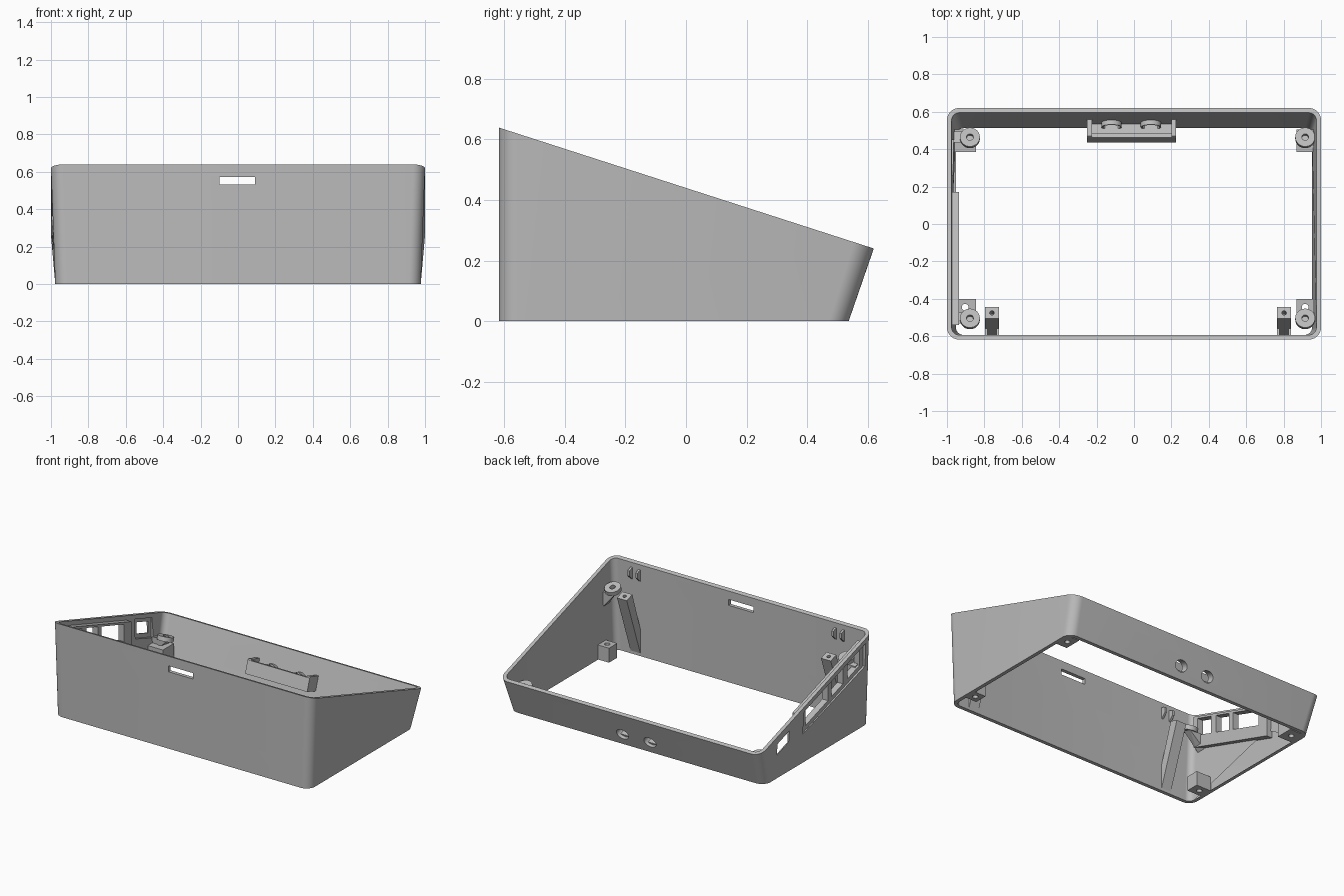
import bpy, bmesh, math
from mathutils import Vector, Matrix

cube = bpy.data.objects.get("Cube")
if cube:
    bpy.data.objects.remove(cube, do_unlink=True)

grey = bpy.data.materials.new("plain_grey")
grey.use_nodes = True
COL = (0.5, 0.5, 0.5, 1)
grey.diffuse_color = COL
grey.node_tree.nodes["Principled BSDF"].inputs["Base Color"].default_value = COL

TILT = math.atan2(0.4, 1.24)
UP = Vector((0, math.sin(TILT), math.cos(TILT)))     # along the rear wall, upward
IN = Vector((0, -math.cos(TILT), math.sin(TILT)))    # off the rear wall, inward


def rim(y):
    """Height of the sloping top edge."""
    return 0.24 + (0.62 - y) * math.tan(TILT)


def finish(bm, name):
    bmesh.ops.recalc_face_normals(bm, faces=bm.faces)
    mesh = bpy.data.meshes.new(name)
    bm.to_mesh(mesh)
    bm.free()
    mesh.materials.append(grey)
    ob = bpy.data.objects.new(name, mesh)
    bpy.context.collection.objects.link(ob)
    return ob


def prism(name, profile, x0, x1):
    """Extrude a (y, z) outline from x0 to x1."""
    bm = bmesh.new()
    face = bm.faces.new([bm.verts.new((x0, y, z)) for y, z in profile])
    ext = bmesh.ops.extrude_face_region(bm, geom=[face])["geom"]
    bmesh.ops.translate(bm, vec=(x1 - x0, 0, 0),
                        verts=[v for v in ext if isinstance(v, bmesh.types.BMVert)])
    return finish(bm, name)


def box(name, x0, x1, y0, y1, z0, z1):
    return prism(name, [(y0, z0), (y1, z0), (y1, z1), (y0, z1)], x0, x1)


def sloped(name, x0, x1, y0, y1, top, bottom):
    """Panel whose long edges run parallel to the rim, measured down from it."""
    return prism(name, [(y0, rim(y0) - bottom), (y1, rim(y1) - bottom),
                        (y1, rim(y1) - top), (y0, rim(y0) - top)], x0, x1)


def rear_box(name, x0, x1, u0, u1, w0, w1):
    """Block square to the leaning rear wall."""
    base = Vector((0, 0.51, 0))
    pts = [base + UP * u + IN * w for u, w in ((u0, w0), (u1, w0), (u1, w1), (u0, w1))]
    return prism(name, [(p.y, p.z) for p in pts], x0, x1)


def cylinder(name, centre, axis, r, depth, rx=None):
    bm = bmesh.new()
    bmesh.ops.create_cone(bm, cap_ends=True, segments=32, radius1=r, radius2=r, depth=depth)
    bmesh.ops.scale(bm, vec=((rx or r) / r, 1, 1), verts=bm.verts)
    angle = math.atan2(-axis.y, axis.z)
    bm.transform(Matrix.Translation(centre) @ Matrix.Rotation(angle, 4, 'X'))
    return finish(bm, name)


def cut(ob, *cutters):
    for c in cutters:
        mod = ob.modifiers.new("cut", 'BOOLEAN')
        mod.operation, mod.solver, mod.object = 'DIFFERENCE', 'EXACT', c
        bpy.context.view_layer.objects.active = ob
        bpy.ops.object.modifier_apply(modifier=mod.name)
    return ob


def discard(*obs):
    for o in obs:
        bpy.data.objects.remove(o, do_unlink=True)


def smooth(ob):
    bpy.ops.object.select_all(action='DESELECT')
    ob.select_set(True)
    bpy.context.view_layer.objects.active = ob
    bpy.ops.object.shade_smooth_by_angle(angle=math.radians(30))


def ring(bm, hx, y0, y1, r, height):
    """Rounded rectangle of vertices."""
    verts = []
    corners = ((hx - r, y1 - r), (r - hx, y1 - r), (r - hx, y0 + r), (hx - r, y0 + r))
    for k, (cx, cy) in enumerate(corners):
        for i in range(11):
            a = math.pi / 2 * (k + i / 10)
            x, y = cx + r * math.cos(a), cy + r * math.sin(a)
            verts.append(bm.verts.new((x, y, height(y))))
    return verts


# Shell: open frame lofted from the flat base to the sloping rim
T = 0.025
flat = lambda y: 0.0
bm = bmesh.new()
loops = [ring(bm, 0.977, -0.618, 0.537, 0.065, flat),
         ring(bm, 1.0, -0.618, 0.62, 0.065, rim),
         ring(bm, 1.0 - T, -0.618 + T, 0.62 - T, 0.04, rim),
         ring(bm, 0.977 - T, -0.618 + T, 0.537 - T, 0.04, flat)]
for a, b in zip(loops, loops[1:] + loops[:1]):
    for i in range(len(a)):
        j = (i + 1) % len(a)
        bm.faces.new((a[i], a[j], b[j], b[i]))
shell = finish(bm, "shell")

# Openings in the shell
cutters = [box("front_slot_cutter", -0.1, 0.09, -0.7, -0.55, 0.532, 0.573),
           sloped("bay_cutter", -1.1, -0.9, -0.54, 0.13, 0.035, 0.195),
           sloped("port_cutter", -1.1, -0.9, 0.29, 0.42, 0.055, 0.135),
           sloped("port_recess_cutter", -0.982, -0.9, 0.26, 0.45, 0.03, 0.165)]
cut(shell, *cutters)
discard(*cutters)

# Rear round ports with inner collars
for i, x in enumerate((-0.12, 0.09)):
    spot = Vector((x, 0.537, 0)) + UP * 0.086
    hole = cylinder("port_hole_cutter", spot, IN, 0.038, 0.3, 0.046)
    collar = cylinder(f"rear_collar_{i + 1}", spot + IN * 0.033, IN, 0.046, 0.03, 0.054)
    cut(shell, hole)
    cut(collar, hole)
    discard(hole)
    smooth(collar)
smooth(shell)

# Tray behind the rear ports
rear_box("tray_front", -0.25, 0.225, 0.05, 0.14, 0.07, 0.095)
rear_box("tray_floor", -0.25, 0.225, 0.05, 0.07, -0.005, 0.075)
for name, x in (("tray_end_right", -0.25), ("tray_end_left", 0.2)):
    rear_box(name, x, x + 0.025, 0.05, 0.15, -0.005, 0.09)

# Side panel with three windows
panel = sloped("side_panel", -0.978, -0.935, -0.54, 0.17, 0.03, 0.25)
for y0, y1 in ((-0.5, -0.37), (-0.32, -0.195), (-0.155, 0.09)):
    window = sloped("window_cutter", -1.1, -0.85, y0, y1, 0.045, 0.165)
    cut(panel, window)
    discard(window)

# Corner bosses on gussets, and base blocks with screw holes
for side, x, bx0, bx1 in (("right", -0.877, -0.96, -0.845), ("left", 0.915, 0.87, 0.96)):
    for end, y, by0, by1 in (("front", -0.503, -0.49, -0.4), ("rear", 0.465, 0.385, 0.505)):
        top = Vector((x, y, rim(y) - 0.13))
        wall = math.copysign(0.965, x)
        disc = cylinder(f"{end}_{side}_boss", top - UP * 0.015, UP, 0.053, 0.03)
        hole = cylinder("boss_cutter", top, UP, 0.018, 0.1)
        cut(disc, hole)
        discard(hole)
        smooth(disc)

        bm = bmesh.new()
        low = top - UP * 0.028
        for dx, dy, dz in ((-0.035, -0.03, 0), (-0.035, 0.03, 0), (0.03, -0.03, 0), (0.03, 0.03, 0)):
            bm.verts.new((x + dx, y + dy, low.z - dy * math.tan(TILT)))
        for dy in (-0.03, 0.03):
            bm.verts.new((wall, y + dy, low.z - dy * math.tan(TILT)))
            bm.verts.new((wall, y + dy, low.z - 0.11))
        bmesh.ops.convex_hull(bm, input=bm.verts)
        finish(bm, f"{end}_{side}_gusset")

        block = box(f"{end}_{side}_base_block", bx0, bx1, by0, by1, 0, 0.1)
        mid = Vector(((bx0 + bx1) / 2, (by0 + by1) / 2, 0.05))
        hole = cylinder("screw_cutter", mid, Vector((0, 0, 1)), 0.018, 0.3)
        cut(block, hole)
        discard(hole)

# Leaning posts on the front wall with a pair of ribs above each
for side, x0 in (("right", -0.797), ("left", 0.765)):
    x1 = x0 + 0.075
    post = prism(f"{side}_post", [(-0.445, 0.44), (-0.505, 0.46), (-0.6, 0.167), (-0.6, 0.0)], x0, x1)
    hole = cylinder("post_cutter", Vector(((x0 + x1) / 2, -0.475, 0.45)), UP, 0.012, 0.12)
    cut(post, hole)
    discard(hole)
    for n, rx in (("outer", x0), ("inner", x1 - 0.014)):
        prism(f"{side}_{n}_rib", [(-0.6, 0.6), (-0.56, 0.585), (-0.56, 0.55), (-0.6, 0.51)], rx, rx + 0.014)
